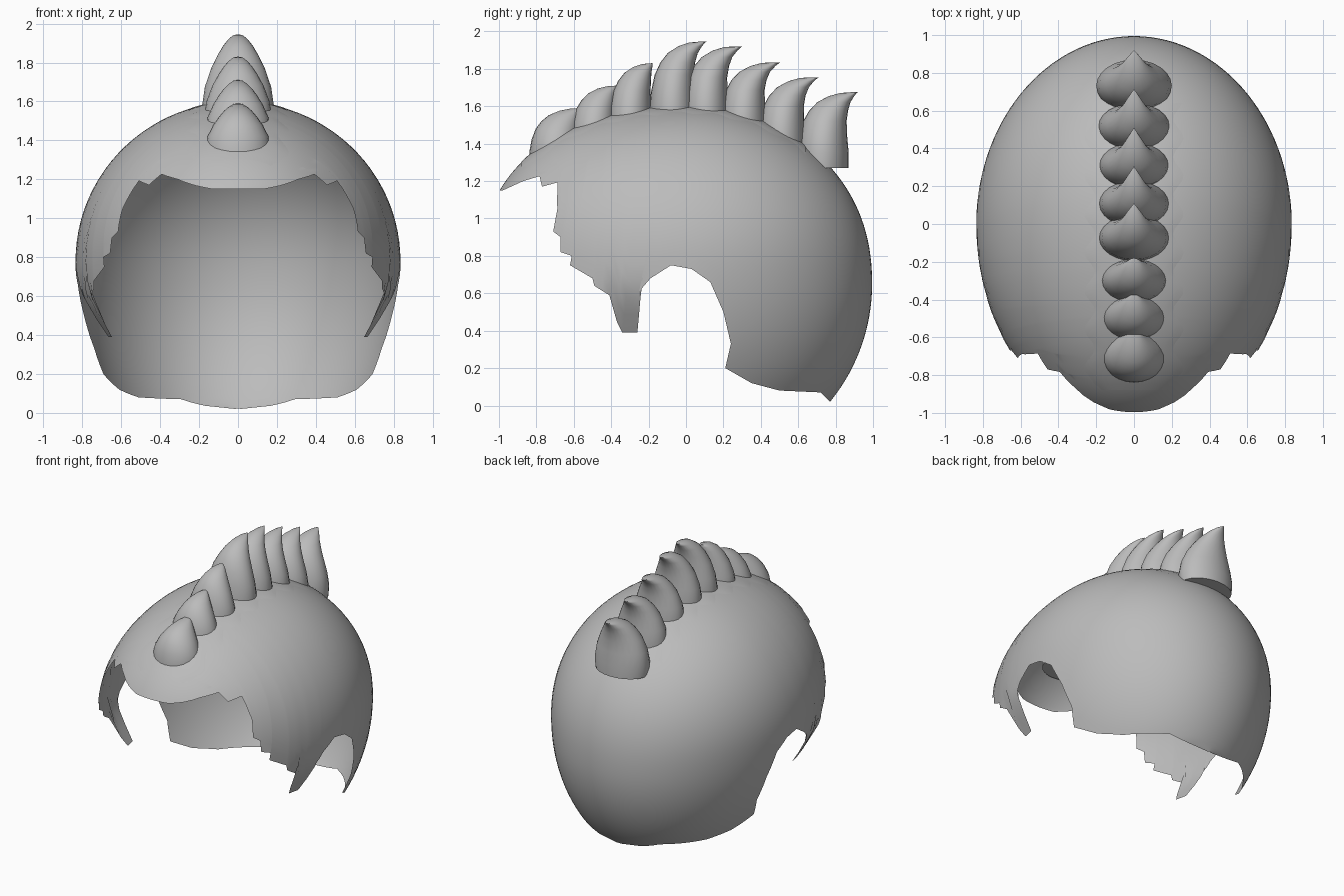
import bpy, bmesh, math

if "Cube" in bpy.data.objects:
    bpy.data.objects.remove(bpy.data.objects["Cube"])

grey = bpy.data.materials.new("hair_grey")
grey.diffuse_color = (0.5, 0.5, 0.5, 1)
grey.use_nodes = True
grey.node_tree.nodes["Principled BSDF"].inputs["Base Color"].default_value = grey.diffuse_color


def make_object(name, bm, angle=50):
    bmesh.ops.remove_doubles(bm, verts=bm.verts, dist=0.0005)
    bmesh.ops.recalc_face_normals(bm, faces=bm.faces)
    mesh = bpy.data.meshes.new(name)
    bm.to_mesh(mesh)
    bm.free()
    mesh.materials.append(grey)
    obj = bpy.data.objects.new(name, mesh)
    bpy.context.collection.objects.link(obj)
    bpy.ops.object.select_all(action='DESELECT')
    obj.select_set(True)
    bpy.context.view_layer.objects.active = obj
    bpy.ops.object.shade_smooth_by_angle(angle=math.radians(angle))
    return obj


def skin(bm, rows, closed=False):
    """Join rows of points with faces."""
    vs = [[bm.verts.new(p) for p in row] for row in rows]
    n = len(vs[0])
    for a, b in zip(vs, vs[1:]):
        for i in range(n if closed else n - 1):
            j = (i + 1) % n
            bm.faces.new((a[i], a[j], b[j], b[i]))
    return vs


# Egg-shaped head of hair: half length and half width at each height
def front_len(z):
    u = (z - 0.7) / 0.9
    return 1.09 * math.sqrt(max(0, 1 - abs(u) ** 2.6))


def back_len(z):
    u = z - 0.65
    q = (u / 0.95) ** 2.2 if u > 0 else (u / 0.995) ** 2
    return 0.995 * math.sqrt(max(0, 1 - q))


def half_width(y, z):
    r = 0.82 if z > 0.78 else 1.109
    w = 0.835 * math.sqrt(max(0, 1 - ((z - 0.78) / r) ** 2))
    h = front_len(z) if y < 0 else back_len(z)
    x = w * math.sqrt(max(0, 1 - (y / h) ** 2)) if h > 0.001 else 0
    if y < 0 and z < 0.62:      # side lock curls inwards
        x -= 0.4 * (0.62 - z)
    return x


def ridge(deg):
    """Centre line from forehead (30) over the top (90) to the nape (219)."""
    s = math.sin(math.radians(deg))
    if deg < 90:
        z = 0.7 + 0.9 * s
        return -front_len(z), z
    z = 0.65 + (0.95 if s > 0 else 0.995) * s
    return back_len(z), z


# Hairline: y, z, and the ridge angle each point hangs from
hairline = [
    (-0.98, 1.15, 30), (-0.87, 1.20, 37), (-0.77, 1.23, 44), (-0.77, 1.17, 47),
    (-0.66, 1.20, 53), (-0.69, 1.08, 56), (-0.68, 1.0, 58), (-0.71, 0.93, 60),
    (-0.67, 0.90, 62), (-0.67, 0.82, 64), (-0.61, 0.80, 66), (-0.62, 0.75, 67),
    (-0.50, 0.68, 70), (-0.49, 0.64, 71), (-0.41, 0.59, 75), (-0.37, 0.45, 78),
    (-0.34, 0.39, 80), (-0.26, 0.39, 83), (-0.25, 0.61, 87), (-0.19, 0.68, 91),
    (-0.08, 0.75, 97), (0.03, 0.73, 107), (0.13, 0.66, 123), (0.20, 0.50, 140),
    (0.24, 0.33, 158), (0.21, 0.20, 176), (0.35, 0.12, 190), (0.50, 0.08, 199),
    (0.72, 0.07, 211), (0.77, 0.02, 219)]
rows = []
for a, b in zip(hairline, hairline[1:]):
    steps = max(1, round((b[2] - a[2]) / 2.5))
    for k in range(steps):
        rows.append([p + (q - p) * k / steps for p, q in zip(a, b)])
rows.append(hairline[-1])

bm = bmesh.new()
N = 24
for side in (1, -1):
    grid = []
    for by, bz, deg in rows:
        ry, rz = ridge(deg)
        line = []
        for i in range(N + 1):
            t = (i / N) ** 2
            y, z = ry + (by - ry) * t, rz + (bz - rz) * t
            line.append((side * half_width(y, z) if i else 0, y, z))
        grid.append(line)
    skin(bm, grid)
make_object("hair_shell", bm)


# Thin ragged plate under the crest
def top_height(x, y):
    lo, hi = 0.9, 1.6
    for _ in range(30):
        mid = (lo + hi) / 2
        if half_width(y, mid) > abs(x):
            lo = mid
        else:
            hi = mid
    return lo


bm = bmesh.new()
grid = []
for i in range(49):
    y = -0.88 + i * 1.52 / 48
    w = (0.235 + 0.028 * math.sin(y * 31)) * min(1, (y + 1.0) / 0.15)
    grid.append([(w * k / 8, y, top_height(w * k / 8, y) + 0.004 * (1 - (k / 8) ** 8))
                 for k in range(-8, 9)])
skin(bm, grid)
make_object("crest_base", bm)

# Crest spikes: front y, back y, base z, top z, half width, tip overhang
spikes = [
    (-0.84, -0.56, 1.30, 1.59, 0.17, 0.0), (-0.62, -0.37, 1.38, 1.71, 0.17, 0.0),
    (-0.42, -0.18, 1.44, 1.83, 0.175, 0.0), (-0.20, 0.05, 1.48, 1.945, 0.185, 0.06),
    (-0.02, 0.23, 1.48, 1.92, 0.185, 0.075), (0.18, 0.43, 1.44, 1.835, 0.185, 0.08),
    (0.38, 0.64, 1.35, 1.755, 0.19, 0.075), (0.59, 0.87, 1.27, 1.675, 0.20, 0.05)]
# Height, front position, back position, width, share of overhang
profile = [(0, 0, 1, 0.97, 0), (0.2, 0.01, 1, 1, 0), (0.42, 0.05, 0.97, 0.92, 0),
           (0.62, 0.13, 0.96, 0.75, 0), (0.76, 0.24, 0.97, 0.58, 0.1),
           (0.87, 0.38, 0.98, 0.42, 0.3), (0.95, 0.58, 1, 0.26, 0.6),
           (0.99, 0.78, 1, 0.13, 0.85), (1.0, 0.97, 1, 0.02, 1)]
SIDES = 24
for n, (y0, y1, z0, z1, w, over) in enumerate(spikes, 1):
    bm = bmesh.new()
    rings = []
    for f, fr, bk, ww, o in profile:
        ya = y0 + (y1 - y0) * fr + over * o * 0.4
        yb = y0 + (y1 - y0) * bk + over * o
        ring = []
        for k in range(SIDES):
            a = 2 * math.pi * k / SIDES
            c, s = math.cos(a), math.sin(a)
            ring.append((w * ww * c, (ya + yb) / 2 + (yb - ya) / 2 * s, z0 + (z1 - z0) * f))
        rings.append(ring)
    vs = skin(bm, rings, closed=True)
    bm.faces.new(vs[-1])
    bm.faces.new(vs[0])
    make_object(f"crest_spike_{n}", bm)
